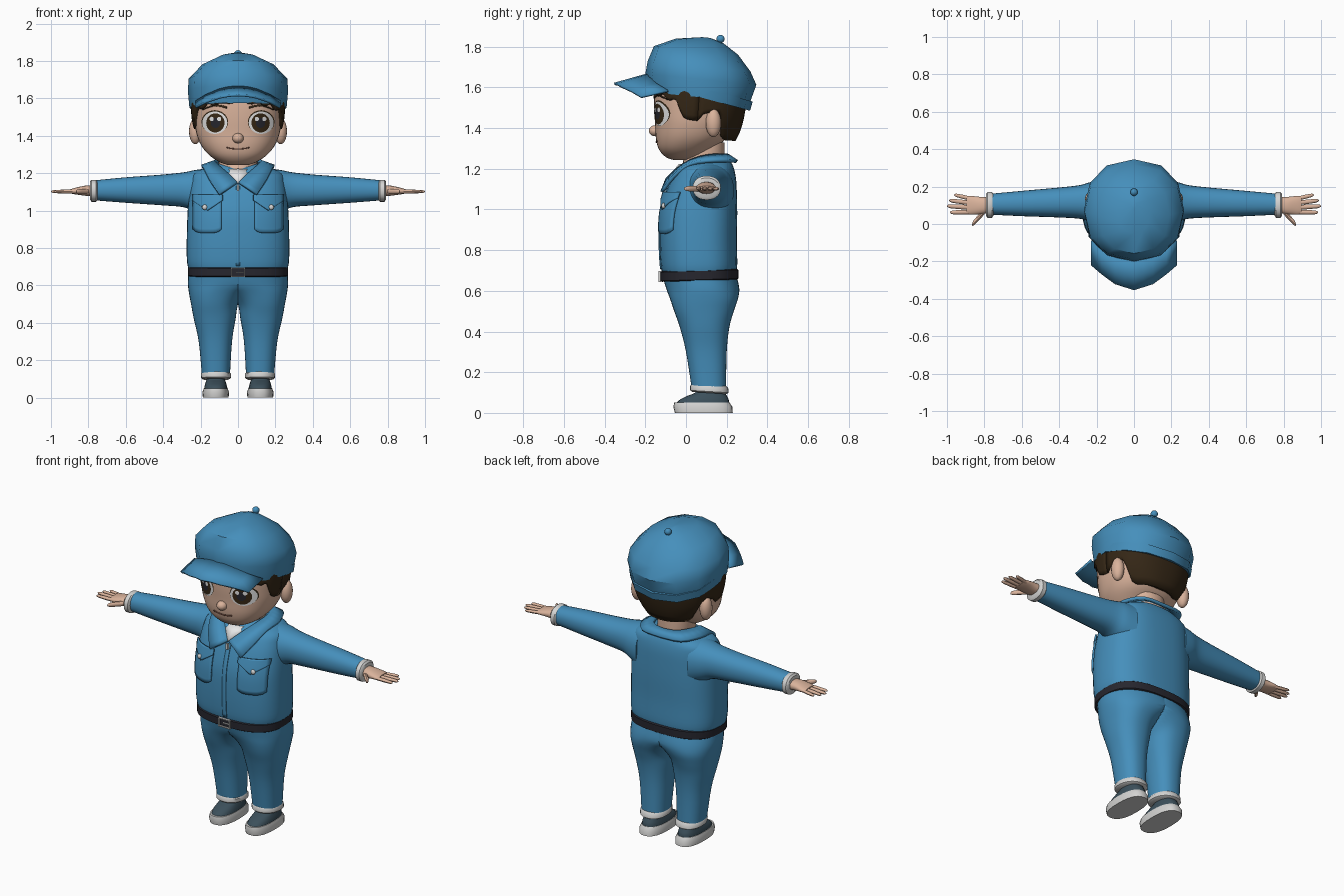
import bpy, bmesh, math
from mathutils import Matrix, Vector

if "Cube" in bpy.data.objects:
    bpy.data.objects.remove(bpy.data.objects["Cube"])


def mat(name, r, g, b):
    m = bpy.data.materials.new(name)
    m.diffuse_color = (r, g, b, 1)
    m.use_nodes = True
    m.node_tree.nodes["Principled BSDF"].inputs["Base Color"].default_value = m.diffuse_color
    return m


BLUE = mat("work blue", 0.06, 0.275, 0.50)
SKIN = mat("skin", 0.70, 0.45, 0.33)
HAIR = mat("dark hair", 0.035, 0.02, 0.008)
BELT = mat("belt black", 0.02, 0.02, 0.028)
SHOE = mat("shoe slate", 0.045, 0.08, 0.105)
PALE = mat("pale trim", 0.66, 0.66, 0.65)
WHITE = mat("white", 0.85, 0.85, 0.85)
IRIS = mat("iris brown", 0.04, 0.022, 0.008)
LIP = mat("lip brown", 0.25, 0.11, 0.075)


def obj(name, m, verts, faces, mirror=False, thick=0, offset=0, recalc=False):
    me = bpy.data.meshes.new(name)
    me.from_pydata([tuple(v) for v in verts], [], faces)
    if recalc:
        bm = bmesh.new()
        bm.from_mesh(me)
        bmesh.ops.recalc_face_normals(bm, faces=bm.faces)
        bm.to_mesh(me)
        bm.free()
    me.materials.append(m)
    ob = bpy.data.objects.new(name, me)
    bpy.context.collection.objects.link(ob)
    if mirror:
        ob.modifiers.new("mirror", 'MIRROR')
    if thick:
        s = ob.modifiers.new("thickness", 'SOLIDIFY')
        s.thickness, s.offset = thick, offset
    return ob


def smooth(rings, k=4):
    """Catmull-Rom refinement of a list of rings."""
    out = []
    for i in range(len(rings) - 1):
        p0, p1, p2, p3 = (rings[max(0, min(len(rings) - 1, i + d))] for d in (-1, 0, 1, 2))
        for s in range(k):
            t = s / k
            out.append([b + .5 * t * (c - a + t * (2 * a - 5 * b + 4 * c - d + t * (3 * (b - c) + d - a)))
                        for a, b, c, d in zip(p0, p1, p2, p3)])
    return out + [list(rings[-1])]


def table(rows, t):
    """Linear lookup in rows (t, values...)."""
    for a, b in zip(rows, rows[1:]):
        if t <= b[0]:
            f = max(0, (t - a[0]) / (b[0] - a[0]))
            return [u + f * (v - u) for u, v in zip(a, b)]
    return list(rows[-1])


def oval(r, ang, p):
    """Point on the superellipse that fills the bounds (t, a0, a1, b0, b1)."""
    c, s = math.cos(ang), math.sin(ang)
    e = lambda v: math.copysign(abs(v) ** (2 / p), v)
    return (r[1] + r[2]) / 2 + (r[2] - r[1]) / 2 * e(c), (r[3] + r[4]) / 2 + (r[4] - r[3]) / 2 * e(s)


def loft(name, m, rings, axis='z', n=28, p=2.2, mirror=False, tilt=0, half=False):
    verts, faces = [], []
    for r in rings:
        for i in range(n):
            a, b = oval(r, 2 * math.pi * i / n, p)
            if axis == 'x':
                verts.append((r[0], a, b))
            else:
                verts.append((max(a, 0) if half else a, b, r[0] + tilt * (b - (r[3] + r[4]) / 2)))
    for j in range(len(rings) - 1):
        for i in range(n):
            k = (i + 1) % n
            faces.append((j * n + i, j * n + k, j * n + n + k, j * n + n + i))
    faces += [tuple(range(n))[::-1], tuple(range(len(verts) - n, len(verts)))]
    return obj(name, m, verts, faces, mirror, recalc=True)


def front(rings, x, z, p):
    """y of the front surface of a loft."""
    r = table(rings, z)
    u = min(1, abs(x) / ((r[2] - r[1]) / 2))
    return (r[3] + r[4]) / 2 - (r[4] - r[3]) / 2 * (1 - u ** p) ** (1 / p)


def grid(name, m, rows, **kw):
    w = len(rows[0])
    faces = [(j * w + i, j * w + i + 1, j * w + w + i + 1, j * w + w + i)
             for j in range(len(rows) - 1) for i in range(w - 1)]
    return obj(name, m, [v for r in rows for v in r], faces, **kw)


def patch(name, m, body, p, x0, x1, lo, hi, off, thick=.008, nx=10, nz=8, mirror=True):
    """Plate that hugs the front of a loft; lo and hi take u = 0..1 across."""
    rows = []
    for j in range(nz + 1):
        row = []
        for i in range(nx + 1):
            u = i / nx
            x, z = x0 + u * (x1 - x0), lo(u) + j / nz * (hi(u) - lo(u))
            row.append((x, front(body, x, z, p) - off, z))
        rows.append(row)
    return grid(name, m, rows, mirror=mirror, thick=thick)


def disc(name, m, cx, cz, rx, rz, off, n=28):
    pts = [(cx, cz)] + [(cx + rx * k / 4 * math.cos(2 * math.pi * i / n), cz + rz * k / 4 * math.sin(2 * math.pi * i / n))
                        for k in (1, 2, 3, 4) for i in range(n)]
    faces = [(0, 1 + i, 1 + (i + 1) % n) for i in range(n)]
    for k in range(3):
        a = 1 + k * n
        faces += [(a + i, a + n + i, a + n + (i + 1) % n, a + (i + 1) % n) for i in range(n)]
    return obj(name, m, [(x, front(head, x, z, 2.3) - off, z) for x, z in pts], faces, mirror=abs(cx) > .01)


def solid(name, m, loc, size, ball=True, mirror=False):
    bm = bmesh.new()
    M = Matrix.Translation(Vector(loc)) @ Matrix.Diagonal((*size, 1))
    if ball:
        bmesh.ops.create_uvsphere(bm, u_segments=16, v_segments=10, radius=1, matrix=M)
    else:
        bmesh.ops.create_cube(bm, size=1, matrix=M)
    ob = obj(name, m, [], [], mirror)
    bm.to_mesh(ob.data)
    bm.free()
    return ob


# Shoes and trouser legs
loft("shoe_sole", PALE, [(0, .05, .188, -.055, .23), (.03, .048, .19, -.062, .228), (.05, .055, .183, -.058, .215)], p=2.5, mirror=True)
loft("shoe_upper", SHOE, smooth([(.04, .055, .182, -.053, .214), (.065, .06, .178, -.03, .21), (.085, .066, .172, .01, .2),
                                 (.1, .07, .168, .045, .192), (.13, .07, .168, .05, .19)]), p=2.4, mirror=True)
loft("trouser_cuff", PALE, [(.098, .048, .188, .03, .2), (.105, .038, .197, .021, .21), (.126, .037, .198, .02, .208),
                            (.138, .046, .19, .028, .198)], mirror=True, tilt=-.06)
loft("trousers", BLUE, smooth([(.12, .043, .193, .028, .197), (.3, .032, .21, 0, .2), (.42, .013, .236, -.03, .213),
                               (.5, -.003, .251, -.058, .235), (.56, -.065, .262, -.078, .255), (.61, -.19, .268, -.097, .262),
                               (.67, -.265, .265, -.115, .25)]), p=2.3, n=40, mirror=True, half=True)

# Jacket body and sleeves
torso = smooth([(.68, -.262, .262, -.115, .245), (.73, -.273, .273, -.125, .252), (.85, -.274, .274, -.13, .25),
                (.98, -.27, .27, -.125, .252), (1.08, -.262, .262, -.1, .25), (1.15, -.252, .252, -.072, .246),
                (1.2, -.235, .235, -.04, .236), (1.235, -.16, .16, -.005, .22), (1.25, -.11, .11, .02, .2)])
loft("jacket_body", BLUE, torso, p=2.6, n=40)
loft("sleeve", BLUE, smooth([(.17, .0, .235, .96, 1.225), (.23, .012, .225, .99, 1.217), (.29, .028, .208, 1.018, 1.205),
                             (.4, .035, .195, 1.028, 1.193), (.6, .042, .177, 1.042, 1.178), (.765, .05, .162, 1.055, 1.162)]),
     axis='x', mirror=True)
loft("wrist_cuff", PALE, [(.752, .045, .163, 1.055, 1.16), (.759, .033, .171, 1.047, 1.165), (.783, .033, .171, 1.047, 1.165),
                          (.792, .045, .16, 1.06, 1.155)], axis='x', mirror=True)

# Hands
loft("palm", SKIN, smooth([(.77, .06, .145, 1.075, 1.135), (.82, .052, .145, 1.08, 1.133), (.87, .05, .15, 1.087, 1.122),
                           (.895, .055, .147, 1.092, 1.115)]), axis='x', mirror=True)
for nm, x0, x1, y0, y1, r in (("little_finger", .87, .962, .135, .156, .011), ("ring_finger", .87, .988, .112, .126, .012),
                              ("middle_finger", .87, 1.0, .088, .096, .0125), ("index_finger", .87, .985, .064, .062, .012),
                              ("thumb", .80, .866, .068, -.004, .017)):
    loft(nm, SKIN, [(x0 + f * (x1 - x0), y0 + f * (y1 - y0) - r * s, y0 + f * (y1 - y0) + r * s, 1.102 - r * s * .85, 1.102 + r * s * .85)
                    for f, s in ((0, 1), (.5, 1), (.85, .85), (.95, .6), (1, .2))], axis='x', n=10, p=2, mirror=True)

# Belt and buckle
loft("belt", BELT, [(.65, -.262, .262, -.118, .25), (.655, -.268, .268, -.126, .258), (.697, -.268, .268, -.126, .258),
                    (.703, -.262, .262, -.118, .25)], p=2.6, n=40, tilt=.03)
for z in (.647, .694):
    solid("buckle_bar", PALE, (0, -.129, z), (.076, .012, .006), ball=False)
solid("buckle_side", PALE, (.035, -.129, .67), (.006, .012, .05), ball=False, mirror=True)
solid("buckle_pin", PALE, (.01, -.129, .67), (.04, .01, .005), ball=False)

# Pockets, placket and zip pull
patch("pocket", BLUE, torso, 2.6, .088, .238, lambda u: .88 + .02 * abs(2 * u - 1) ** 4, lambda u: 1.06, .006, .012)
patch("pocket_flap", BLUE, torso, 2.6, .082, .243, lambda u: 1.0 + .055 * abs(2 * u - 1), lambda u: 1.085, .015, .01)
solid("pocket_button", PALE, (.178, front(torso, .178, 1.018, 2.6) - .021, 1.018), (.014, .01, .014), mirror=True)
patch("placket", BLUE, torso, 2.6, -.012, .012, lambda u: .705, lambda u: 1.13, .002, .006, nx=2, nz=20, mirror=False)
solid("zip_pull", PALE, (0, -.102, 1.122), (.012, .012, .035), ball=False)

# Collar and undershirt
inner = [(0, .205, 1.265), (.08, .187, 1.267), (.122, .1, 1.262), (.102, .02, 1.237), (.052, -.045, 1.195), (.004, -.092, 1.15)]
outer = [(0, .25, 1.235), (.13, .235, 1.238), (.19, .13, 1.238), (.183, .02, 1.222), (.15, -.062, 1.16), (.1, -.118, 1.085)]
grid("collar", BLUE, [smooth(inner, 3), smooth(outer, 3)], mirror=True, thick=.018)
grid("undershirt", WHITE, [[(0, -.092, 1.148), (.006, -.09, 1.148)], [(0, -.058, 1.19), (.055, -.045, 1.19)],
                           [(0, -.032, 1.222), (.085, -.004, 1.22)]], mirror=True, thick=.006)

# Neck, head, ears and nose
loft("neck", SKIN, [(1.19, -.095, .095, -.04, .19), (1.23, -.105, .105, -.015, .19), (1.33, -.1, .1, 0, .19)])
head = smooth([(1.243, -.05, .05, -.06, .03), (1.258, -.095, .095, -.1, .08), (1.295, -.152, .152, -.133, .13),
               (1.35, -.198, .198, -.148, .2), (1.42, -.224, .224, -.152, .24), (1.49, -.232, .232, -.157, .265),
               (1.56, -.234, .234, -.157, .27), (1.64, -.225, .225, -.15, .26)])
loft("head", SKIN, head, p=2.3, n=40)
solid("ear", SKIN, (.228, .135, 1.425), (.034, .038, .07), mirror=True)
solid("nose", SKIN, (0, -.152, 1.387), (.03, .031, .027))

# Eyes, brows and mouth
disc("eye_outline", HAIR, .124, 1.474, .071, .063, .002)
disc("eye_white", WHITE, .124, 1.47, .067, .06, .004)
disc("iris", IRIS, .121, 1.469, .049, .051, .006)
disc("pupil", BELT, .12, 1.469, .025, .027, .008)
for s in (-1, 1):
    disc("eye_glint", WHITE, s * .121 - .02, 1.49, .011, .012, .010)
patch("eyebrow", HAIR, head, 2.3, .06, .19, lambda u: 1.545 + .016 * math.sin(math.pi * u) - .008 * u,
      lambda u: 1.556 + .018 * math.sin(math.pi * u) - .016 * u, .003, .006, nz=2)
patch("mouth", LIP, head, 2.3, -.06, .06, lambda u: 1.327 + .03 * (u - .5) ** 2, lambda u: 1.332 + .03 * (u - .5) ** 2,
      .002, .005, nz=2, mirror=False)

# Hair shell whose lower edge follows the nape, ears, sideburns and fringe
hair = smooth([(1.33, -.17, .17, -.16, .24), (1.38, -.205, .205, -.165, .265), (1.45, -.24, .24, -.17, .285),
               (1.55, -.252, .252, -.172, .3), (1.64, -.248, .248, -.17, .3)])
edge = [(0, 1.335), (48, 1.34), (56, 1.36), (62, 1.475), (84, 1.475), (90, 1.435), (104, 1.445), (114, 1.52), (140, 1.558), (180, 1.575)]
N = 72
cols = []
for i in range(N + 1):
    deg = i * 360 / N
    back = abs((deg - 90 + 180) % 360 - 180)
    z0 = table(edge, back)[1] + (.014 * (i % 4 > 1) if back > 112 else 0)
    col = []
    for j in range(9):
        z = z0 + (1.64 - z0) * j / 8
        col.append((*oval(table(hair, z), math.radians(deg), 2.3), z))
    cols.append(col)
grid("hair", HAIR, [list(r) for r in zip(*cols)], thick=.045, offset=-1)

# Cap crown, brim and button
loft("cap_crown", BLUE, [(1.552, -.26, .26, -.18, .315), (1.64, -.268, .268, -.2, .346), (1.705, -.264, .264, -.188, .316),
                         (1.782, -.19, .19, -.158, .255), (1.828, -.09, .09, -.05, .185), (1.845, -.012, .012, .08, .12)],
     n=12, p=2.25, tilt=-.1).data.transform(Matrix.Identity(4))
loft("cap_band", BLUE, [(1.552, -.26, .26, -.18, .315), (1.6, -.264, .264, -.188, .328)], n=12, p=2.25, tilt=-.27)
brim_y = [(0, -.352), (.1, -.32), (.17, -.268), (.226, -.22)]
xs = [-.226, -.17, -.1, -.05, 0, .05, .1, .17, .226]
rows = []
for f in (0, .5, 1):
    row = []
    for x in xs:
        u = (x / .226) ** 2
        yi = .07 - .262 * (1 - (abs(x) / .268) ** 2.25) ** .444
        yo = table(brim_y, abs(x))[1]
        row.append((x, yi + f * (yo - yi), (1.662 - .08 * u) * (1 - f) + (1.617 - .065 * u) * f))
    rows.append(row)
grid("cap_brim", BLUE, rows, thick=.012)
solid("cap_button", BLUE, (0, .17, 1.838), (.02, .02, .02))

# Smooth shading with sharp creases
for ob in bpy.context.collection.objects:
    ob.select_set(True)
    bpy.context.view_layer.objects.active = ob
bpy.ops.object.shade_smooth_by_angle(angle=math.radians(40))
